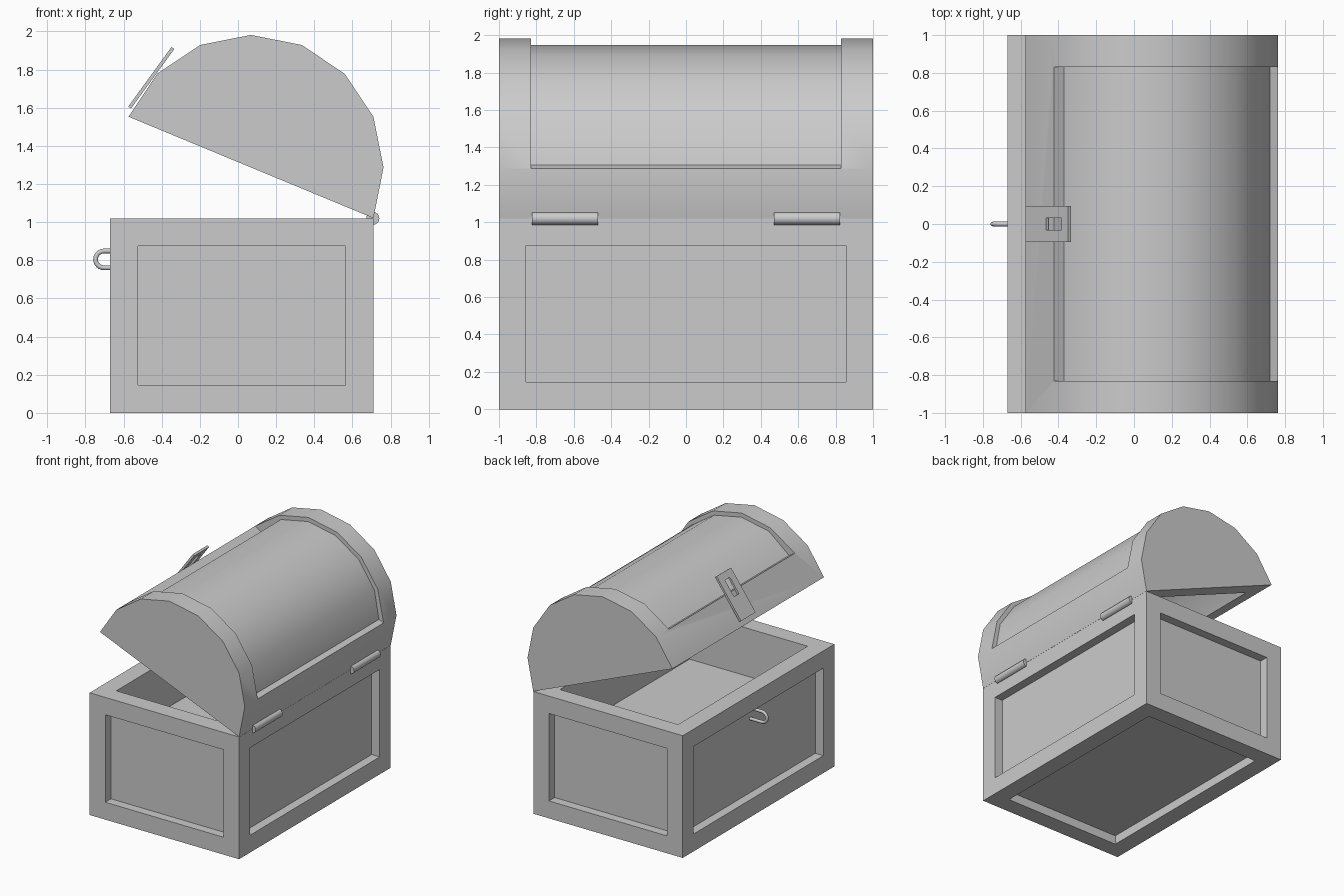
import bpy, bmesh, math
from mathutils import Vector, Matrix

if "Cube" in bpy.data.objects:
    bpy.data.objects.remove(bpy.data.objects["Cube"])

CX, CZ, R = 0.068, 1.287, 0.695          # centre and radius of the tilted lid


def finish(name, bm, smooth=False):
    bmesh.ops.recalc_face_normals(bm, faces=bm.faces)
    me = bpy.data.meshes.new(name)
    bm.to_mesh(me)
    bm.free()
    ob = bpy.data.objects.new(name, me)
    bpy.context.collection.objects.link(ob)
    if smooth:
        smooth_by_angle(me)
    return ob


def smooth_by_angle(me):
    for p in me.polygons:
        p.use_smooth = True
    me.set_sharp_from_angle(angle=math.radians(30))


def prism(name, profile, half):
    """Extrude an (x, z) profile from y = -half to y = half."""
    bm = bmesh.new()
    f = bm.faces.new([bm.verts.new((x, -half, z)) for x, z in profile])
    g = bmesh.ops.extrude_face_region(bm, geom=[f])["geom"]
    vs = [v for v in g if isinstance(v, bmesh.types.BMVert)]
    bmesh.ops.translate(bm, verts=vs, vec=(0, 2 * half, 0))
    return finish(name, bm)


def arc(r, a0, a1, step=22.5):
    n = round((a1 - a0) / step)
    return [(CX + r * math.cos(math.radians(a0 + i * step)),
             CZ + r * math.sin(math.radians(a0 + i * step))) for i in range(n + 1)]


def cut(ob, cutter):
    m = ob.modifiers.new("cut", 'BOOLEAN')
    m.operation, m.solver, m.object = 'DIFFERENCE', 'EXACT', cutter
    dg = bpy.context.evaluated_depsgraph_get()
    me = bpy.data.meshes.new_from_object(ob.evaluated_get(dg))
    ob.modifiers.clear()
    ob.data = me
    bpy.data.objects.remove(cutter)


# chest body: box with inset panels on the sides and bottom, deep cavity on top
bm = bmesh.new()
bmesh.ops.create_cube(bm, size=1, matrix=Matrix.Translation((0.02, 0, 0.51))
                      @ Matrix.Diagonal((1.38, 2, 1.02, 1)))
sides = list(bm.faces)
bmesh.ops.inset_individual(bm, faces=sides, thickness=0.145, use_even_offset=True)
bm.normal_update()
dirs = [f.normal.copy() for f in sides]
for f, n in zip(bmesh.ops.extrude_discrete_faces(bm, faces=sides)["faces"], dirs):
    depth = 0.4 if n.z > 0.5 else 0.075
    bmesh.ops.translate(bm, verts=f.verts[:], vec=-n * depth)
finish("chest_body", bm)

# lid: half of a 16-sided drum, with recessed outer panel and hollow underside
lid = prism("lid", arc(R, -22.5, 157.5), 1.0)

inner = [(0.72, 1.305)] + arc(0.66, 22.5, 112.5) + [(-0.37, 1.745)]
outer = [(-0.476, 1.811)] + arc(0.85, 112.5, 22.5, -22.5) + [(0.806, 1.269)]
cut(lid, prism("panel_cutter", inner + outer, 0.83))

down = (0.05 * math.cos(math.radians(-112.5)), 0.05 * math.sin(math.radians(-112.5)))
hollow = arc(0.548, -22.5, 157.5)
hollow = ([(hollow[0][0] + down[0], hollow[0][1] + down[1])] + hollow
          + [(hollow[-1][0] + down[0], hollow[-1][1] + down[1])])
cut(lid, prism("hollow_cutter", hollow, 0.85))
smooth_by_angle(lid.data)

# hinge barrels
for side, label in ((-1, "front"), (1, "back")):
    bm = bmesh.new()
    bmesh.ops.create_cone(bm, cap_ends=True, segments=24, radius1=0.034, radius2=0.034,
                          depth=0.354, matrix=Matrix.Translation((0.707, side * 0.647, 1.02))
                          @ Matrix.Rotation(math.pi / 2, 4, 'X'))
    finish("hinge_" + label, bm, True)

# hasp: slotted plate lying on the front of the lid
bm = bmesh.new()
L, W, T = 0.193, 0.096, 0.009
s0, s1, sw = -0.007, 0.135, 0.032
rings = []
for t in (-T, T):
    for box in (((-L, -W), (L, -W), (L, W), (-L, W)),
                ((s0, -sw), (s1, -sw), (s1, sw), (s0, sw))):
        rings.append([bm.verts.new((u, v, t)) for u, v in box])
for a, b in ((0, 1), (2, 3), (0, 2), (1, 3)):
    for i in range(4):
        j = (i + 1) % 4
        bm.faces.new((rings[a][i], rings[a][j], rings[b][j], rings[b][i]))
hasp = finish("hasp_plate", bm)
hasp.location = (-0.455, 0, 1.757)
hasp.rotation_euler = (0, math.radians(-54), 0)

# staple: bent loop standing out of the front panel
path = [(-0.59, 0.849)]
path += [(-0.703 - 0.044 * math.sin(math.pi * i / 12),
          0.805 + 0.044 * math.cos(math.pi * i / 12)) for i in range(13)]
path += [(-0.59, 0.761)]
cu = bpy.data.curves.new("staple_path", 'CURVE')
cu.dimensions = '3D'
cu.bevel_depth, cu.bevel_resolution, cu.use_fill_caps = 0.013, 3, True
sp = cu.splines.new('POLY')
sp.points.add(len(path) - 1)
for p, (x, z) in zip(sp.points, path):
    p.co = (x, 0, z, 1)
sp.use_smooth = True
bpy.context.collection.objects.link(bpy.data.objects.new("staple", cu))
